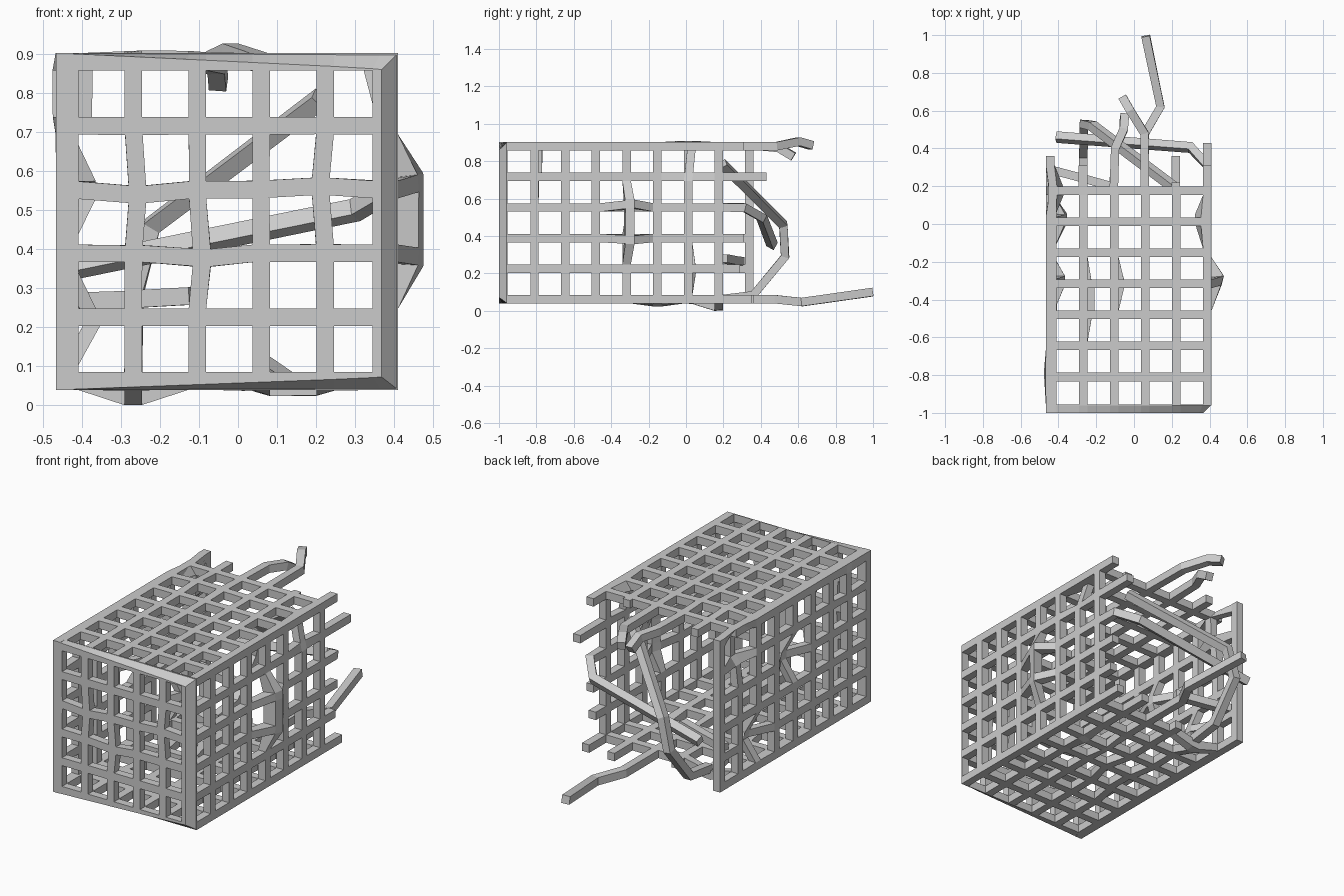
import bpy, bmesh
from mathutils import Vector
from math import exp

if "Cube" in bpy.data.objects:
    bpy.data.objects.remove(bpy.data.objects["Cube"])

H = 0.0225                                   # half width of a bar
T = 2 * H
XS = [0.388 - 0.164 * i for i in range(5, -1, -1)]
ZS = [0.062 + 0.1636 * i for i in range(6)]
YS = [-0.81 + 0.1642 * i for i in range(7)]  # cross bars behind the front panel


def finish(name, bm):
    bmesh.ops.recalc_face_normals(bm, faces=bm.faces)
    me = bpy.data.meshes.new(name)
    bm.to_mesh(me)
    bm.free()
    ob = bpy.data.objects.new(name, me)
    bpy.context.collection.objects.link(ob)
    return ob


def spans(centres):
    return [(c - H, c + H) for c in centres]


def panel(name, us, vs, place, thick, dents=(), warp=None):
    """Square lattice from bar spans, thickened and then dented."""
    u = [e for s in us for e in s]
    v = [e for s in vs for e in s]
    bm = bmesh.new()
    g = [[bm.verts.new(place(a, b)) for b in v] for a in u]
    for i in range(len(u) - 1):
        for j in range(len(v) - 1):
            if i % 2 == 0 or j % 2 == 0:
                bm.faces.new((g[i][j], g[i + 1][j], g[i + 1][j + 1], g[i][j + 1]))
    ext = bmesh.ops.extrude_face_region(bm, geom=bm.faces[:], use_keep_orig=True)
    new = [e for e in ext["geom"] if isinstance(e, bmesh.types.BMVert)]
    bmesh.ops.translate(bm, verts=new, vec=thick)
    for vert in bm.verts:
        base = vert.co.copy()
        for centre, push, radius in dents:
            d = (base - Vector(centre)).length / radius
            vert.co += Vector(push) * exp(-d ** 4)
        if warp:
            warp(vert)
    return finish(name, bm)


def bar(name, pts, h=H):
    """Square bar swept along a bent path."""
    p = [Vector(q) for q in pts]
    bm = bmesh.new()
    rings, side = [], None
    for i, c in enumerate(p):
        a = (c - p[i - 1]).normalized() if i else Vector()
        b = (p[i + 1] - c).normalized() if i < len(p) - 1 else Vector()
        t = (a + b).normalized()
        if side is None:
            side = t.cross(Vector((0, 0, 1)))
        side = (side - t * side.dot(t)).normalized()
        up = side.cross(t)
        rings.append([bm.verts.new(c + side * sx * h + up * sz * h)
                      for sx, sz in ((-1, -1), (1, -1), (1, 1), (-1, 1))])
    for r, s in zip(rings, rings[1:]):
        for k in range(4):
            bm.faces.new((r[k], r[(k + 1) % 4], s[(k + 1) % 4], s[k]))
    bm.faces.new(rings[0])
    bm.faces.new(rings[-1])
    return finish(name, bm)


# Front panel, with its outer face tapering in towards the right
def taper(v):
    if v.co.y < -0.98:
        k = (v.co.x + 0.455) / 0.865
        if v.co.z > 0.89:
            v.co.z -= 0.042 * k
        if v.co.z < 0.05:
            v.co.z += 0.033 * k
        if v.co.x > 0.35:
            v.co.x = 0.368 if v.co.x > 0.39 else 0.345


panel("front_panel", spans(XS), spans(ZS), lambda a, b: (a, -1, b), (0, T, 0),
      [((-0.27, -1, 0.55), (0.01, 0, -0.012), 0.12),
       ((-0.09, -0.96, 0.39), (0.012, 0, -0.012), 0.09),
       ((0.21, -0.96, 0.55), (-0.012, 0, 0.008), 0.12)], taper)

# Side, top and bottom panels
inner = [(-0.96, -0.955)] + spans(YS)
panel("right_panel", inner, spans(ZS), lambda a, b: (0.4105, a, b), (-T, 0, 0),
      [((0.41, -0.3, 0.55), (0.066, 0.02, 0.02), 0.065),
       ((0.41, -0.3, 0.39), (0.066, 0.02, -0.01), 0.065),
       ((0.39, 0.01, 0.82), (-0.05, 0.02, 0), 0.08)])
panel("left_panel", spans([-0.9775] + YS + [0.338]), spans(ZS),
      lambda a, b: (-0.467, a, b), (T, 0, 0),
      [((-0.45, 0.17, 0.80), (0.06, 0, 0), 0.10),
       ((-0.45, 0.01, 0.2), (0.07, 0.02, 0), 0.09),
       ((-0.45, -0.81, 0.8), (-0.013, 0.03, 0), 0.08),
       ((-0.45, -0.32, 0.55), (0.06, 0.02, 0), 0.09)])
panel("top_panel", spans(XS), inner, lambda a, b: (a, b, 0.9025), (0, 0, -T),
      [((-0.2, 0.01, 0.9), (0, 0, 0.007), 0.12)])
panel("bottom_panel", spans(XS), inner, lambda a, b: (a, b, 0.0395), (0, 0, T),
      [((-0.28, 0.15, 0.04), (0, 0, -0.0395), 0.09),
       ((0.14, -0.15, 0.04), (0, 0, -0.02), 0.09),
       ((-0.27, -0.4, 0.06), (0.04, 0, 0), 0.12),
       ((-0.11, -0.32, 0.06), (0.03, 0, 0), 0.09)])

# Snapped straight stubs around the torn back opening: x, z, end y
for n, (x, z, y) in enumerate([
        (0.388, ZS[5], 0.31), (0.388, ZS[4], 0.43), (0.388, ZS[2], 0.31),
        (0.388, ZS[1], 0.29), (0.388, ZS[0], 0.35), (0.222, ZS[5], 0.22),
        (0.222, ZS[0], 0.36), (-0.107, ZS[0], 0.25), (-0.27, ZS[5], 0.31)]):
    bar(f"snapped_bar_{n}", [(x, 0.18, z), (x, y, z)])

# Bars bent out of the opening
bar("bent_bottom_bar", [(0.058, 0.18, 0.062), (0.058, 0.48, 0.062),
                        (0.14, 0.62, 0.047), (0.062, 0.995, 0.1)])
bar("bent_top_bar", [(0.058, 0.18, 0.88), (0.055, 0.48, 0.88),
                     (-0.02, 0.6, 0.905), (-0.06, 0.67, 0.885)])
bar("bent_top_short_bar", [(-0.107, 0.18, 0.88), (-0.1, 0.4, 0.88),
                           (-0.055, 0.5, 0.87), (-0.05, 0.575, 0.825)])
bar("bent_upright_bar", [(-0.27, 0.18, 0.062), (-0.268, 0.36, 0.085),
                         (-0.265, 0.53, 0.29), (-0.22, 0.52, 0.46),
                         (0.21, 0.195, 0.785)])
bar("bent_cross_bar", [(0.388, 0.18, 0.553), (0.388, 0.31, 0.553),
                       (0.3, 0.405, 0.5), (-0.41, 0.46, 0.355)])
bar("bent_left_bar", [(-0.45, 0.29, 0.265), (-0.3, 0.25, 0.27), (-0.12, 0.2, 0.28)])
